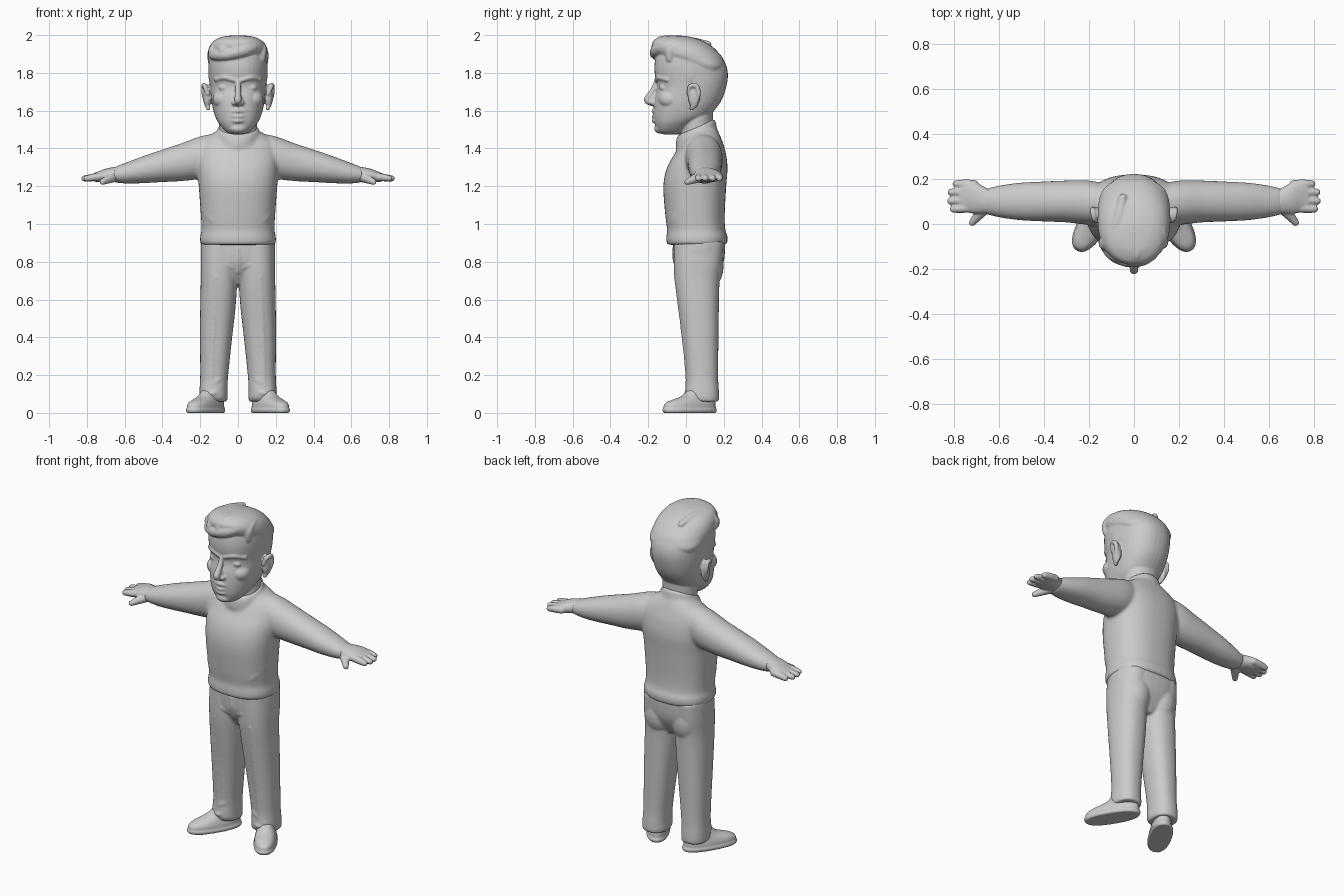
import bpy, bmesh, math
from mathutils import Matrix, Vector

grey = bpy.data.materials.new("plain grey")
grey.diffuse_color = (0.6, 0.6, 0.6, 1)


def smooth_rows(rows, n):
    """Catmull-Rom interpolation of tuples."""
    out = []
    for i in range(len(rows) - 1):
        a, b, c, d = (rows[max(i - 1, 0)], rows[i], rows[i + 1], rows[min(i + 2, len(rows) - 1)])
        for k in range(n):
            t = k / n
            out.append(tuple(0.5 * (2 * q + (r - p) * t + (2 * p - 5 * q + 4 * r - s) * t * t
                                    + (3 * q - p - 3 * r + s) * t ** 3)
                             for p, q, r, s in zip(a, b, c, d)))
    return out + [tuple(rows[-1])]


def oval(p, n=40):
    for i in range(n):
        a = 2 * math.pi * i / n
        c, s = math.cos(a), math.sin(a)
        yield (math.copysign(abs(c) ** (2 / p), c), math.copysign(abs(s) ** (2 / p), s))


def skin(bm, rings):
    loops = [[bm.verts.new(v) for v in ring] for ring in rings]
    for a, b in zip(loops, loops[1:]):
        for i in range(len(a)):
            j = (i + 1) % len(a)
            bm.faces.new((a[i], a[j], b[j], b[i]))
    bm.faces.new(loops[0][::-1])
    bm.faces.new(loops[-1])
    return [v for ring in loops for v in ring]


def upright(bm, rows, p=2.3, tilt=0.0):
    """Stacked sections: height, centre x, front y, back y, half width."""
    rings = []
    for z, cx, yf, yb, w in smooth_rows(rows, 4):
        ring = []
        for c, s in oval(p):
            y = (yf + yb) / 2 + s * (yb - yf) / 2
            ring.append((cx + c * w, y, z + tilt * (y - 0.05)))
        rings.append(ring)
    return skin(bm, rings)


def sideways(bm, rows, p=2.1):
    """Sections along x: x, centre y, centre z, y radius, z radius."""
    skin(bm, [[(x, cy + c * ry, cz + s * rz) for c, s in oval(p)]
              for x, cy, cz, ry, rz in smooth_rows(rows, 4)])


def ball(bm, centre, radii):
    m = Matrix.Translation(centre) @ Matrix.Diagonal((*radii, 1))
    bmesh.ops.create_icosphere(bm, subdivisions=3, radius=1, matrix=m)


def strand(bm, pts, n=8):
    """Soft tapered roll along points of x, y, z, radius."""
    for x, y, z, r in smooth_rows(pts, n):
        m = Matrix.Translation((x, y, z))
        bmesh.ops.create_icosphere(bm, subdivisions=2, radius=r, matrix=m)


def mirror(bm):
    dup = bmesh.ops.duplicate(bm, geom=bm.verts[:] + bm.edges[:] + bm.faces[:])["geom"]
    for v in dup:
        if isinstance(v, bmesh.types.BMVert):
            v.co.x *= -1


def finish(bm, name, voxel, passes):
    """Fuse the overlapping forms into one soft surface."""
    bmesh.ops.recalc_face_normals(bm, faces=bm.faces[:])
    mesh = bpy.data.meshes.new(name)
    bm.to_mesh(mesh)
    bm.free()
    mesh.materials.append(grey)
    ob = bpy.data.objects.new(name, mesh)
    bpy.context.collection.objects.link(ob)
    rm = ob.modifiers.new("fuse", 'REMESH')
    rm.mode = 'VOXEL'
    rm.voxel_size = voxel
    rm.use_smooth_shade = True
    sm = ob.modifiers.new("soften", 'SMOOTH')
    sm.factor = 0.5
    sm.iterations = passes


# Sweater: sleeves, body with hem, raised collar
bm = bmesh.new()
sideways(bm, [(.04, .09, 1.385, .07, .09), (.12, .092, 1.372, .085, .105), (.2, .095, 1.352, .098, .112),
              (.3, .1, 1.327, .093, .1), (.4, .1, 1.308, .089, .086), (.5, .1, 1.288, .084, .072),
              (.58, .1, 1.272, .074, .058), (.63, .1, 1.264, .064, .047), (.66, .1, 1.26, .057, .038)])
strand(bm, [(.1, -.083, 1.0, .006), (.15, -.063, 1.03, .008), (.19, -.01, 1.08, .006)])
mirror(bm)
upright(bm, [(.89, 0, -.095, .21, .19), (.9, 0, -.103, .218, .2), (.935, 0, -.104, .22, .2),
             (.97, 0, -.1, .208, .193), (1.05, 0, -.11, .205, .197), (1.2, 0, -.12, .213, .208),
             (1.3, 0, -.1, .22, .215), (1.38, 0, -.055, .21, .213), (1.43, 0, -.025, .195, .2),
             (1.47, 0, 0, .18, .15), (1.5, 0, .02, .165, .1)], 2.4)
upright(bm, [(1.42, 0, -.05, .165, .122), (1.46, 0, -.055, .163, .115), (1.5, 0, -.05, .156, .109),
             (1.512, 0, -.04, .148, .1)], 2.0, 0.45)
finish(bm, "sweater", .009, 9)

# Trousers: legs, seat, creases and folds
bm = bmesh.new()
upright(bm, [(.06, .13, .02, .172, .07), (.08, .13, .0, .175, .075), (.12, .13, -.003, .174, .074),
             (.2, .126, 0, .17, .074), (.4, .116, -.02, .172, .085), (.55, .107, -.04, .174, .093),
             (.7, .1, -.06, .178, .097), (.8, .098, -.065, .192, .099), (.9, .095, -.065, .2, .097)], 2.3)
strand(bm, [(.12, -.06, .72, .005), (.125, -.036, .55, .007), (.133, -.017, .4, .008),
            (.138, .003, .2, .008), (.138, .003, .13, .006)], 16)
strand(bm, [(.07, .04, .2, .01), (.11, .008, .17, .012), (.17, .015, .125, .01)])
strand(bm, [(.08, .03, .12, .01), (.13, .0, .105, .012), (.18, .02, .1, .01)])
strand(bm, [(.02, -.045, .765, .009), (.07, -.053, .79, .012), (.14, -.047, .835, .009)])
ball(bm, (.09, .11, .78), (.09, .09, .13))
mirror(bm)
upright(bm, [(.68, 0, .0, .14, .04), (.73, 0, -.035, .17, .13), (.79, 0, -.062, .197, .185),
             (.86, 0, -.068, .207, .197), (.93, 0, -.068, .207, .192)], 2.5)
strand(bm, [(0, -.064, .87, .01), (.004, -.06, .81, .012), (0, -.04, .745, .01)])
finish(bm, "trousers", .007, 5)

# Shoes: sole and upper, toes turned out
bm = bmesh.new()
turn = Matrix.Translation((.165, .03, 0)) @ Matrix.Rotation(math.radians(31), 4, 'Z')
for rows in ([(0, 0, -.167, .142, .06), (.01, 0, -.173, .148, .065), (.02, 0, -.173, .148, .065),
              (.024, 0, -.167, .142, .06)],
             [(.01, 0, -.166, .142, .061), (.04, 0, -.166, .142, .06), (.058, 0, -.145, .14, .056),
              (.072, 0, -.105, .136, .052), (.09, 0, -.055, .13, .048), (.12, 0, -.02, .115, .04)]):
    for v in upright(bm, rows, 2.3):
        v.co = turn @ v.co
mirror(bm)
finish(bm, "shoes", .005, 3)

# Hands: palm, four fingers, thumb
bm = bmesh.new()
sideways(bm, [(.6, .1, 1.268, .05, .036), (.65, .102, 1.264, .056, .038), (.7, .115, 1.258, .07, .035),
              (.74, .125, 1.25, .074, .028), (.775, .126, 1.246, .068, .018)])
for y0, y1, tip in ((.073, .066, .802), (.107, .102, .814), (.142, .141, .812), (.175, .178, .79)):
    strand(bm, [(.71, y0, 1.252, .021), (.76, (y0 + y1) / 2, 1.247, .021), (tip, y1, 1.241, .0165)])
strand(bm, [(.66, .075, 1.25, .03), (.69, .04, 1.236, .023), (.718, .006, 1.222, .016)])
mirror(bm)
finish(bm, "hands", .005, 3)

# Head: ears, eyes, brows, mouth and sideburns on both sides
bm = bmesh.new()
ball(bm, (.162, .043, 1.675), (.021, .032, .064))
strand(bm, [(.162, .014, 1.69, .011), (.175, .022, 1.727, .013), (.182, .054, 1.732, .013),
            (.181, .066, 1.69, .013), (.168, .05, 1.64, .013), (.157, .03, 1.612, .012)])
ball(bm, (.068, -.116, 1.722), (.035, .027, .02))
strand(bm, [(.02, -.155, 1.762, .013), (.07, -.142, 1.775, .014), (.118, -.1, 1.764, .012)])
ball(bm, (.08, -.085, 1.66), (.055, .06, .05))
ball(bm, (.02, -.172, 1.642), (.015, .02, .015))
strand(bm, [(0, -.172, 1.598, .012), (.04, -.155, 1.591, .011), (.066, -.13, 1.565, .008)])
strand(bm, [(0, -.173, 1.568, .01), (.028, -.164, 1.57, .008), (.052, -.146, 1.566, .005)])
strand(bm, [(0, -.17, 1.545, .012), (.025, -.162, 1.547, .01), (.045, -.148, 1.555, .006)])
ball(bm, (.128, .02, 1.81), (.03, .06, .1))
mirror(bm)
# Skull, jaw and neck
upright(bm, [(1.475, 0, -.12, -.04, .03), (1.488, 0, -.15, -.01, .062), (1.53, 0, -.164, .045, .1),
             (1.57, 0, -.17, .12, .121), (1.62, 0, -.17, .165, .135), (1.67, 0, -.165, .195, .143),
             (1.73, 0, -.152, .214, .149), (1.79, 0, -.165, .222, .154), (1.85, 0, -.166, .209, .156),
             (1.91, 0, -.15, .168, .143), (1.95, 0, -.1, .1, .1)], 2.3)
upright(bm, [(1.42, 0, -.035, .145, .1), (1.5, 0, -.03, .142, .1), (1.62, 0, -.03, .145, .1)], 2.0, .3)
# Nose and chin
strand(bm, [(0, -.148, 1.77, .014), (0, -.17, 1.715, .016), (0, -.192, 1.68, .018),
            (0, -.204, 1.656, .02), (0, -.178, 1.638, .016)])
ball(bm, (0, -.165, 1.66), (.022, .035, .035))
ball(bm, (0, -.135, 1.506), (.046, .034, .028))
# Hair cap, rising from the skull at the back
upright(bm, [(1.8, 0, .06, .19, .13), (1.84, 0, -.02, .207, .155), (1.88, 0, -.13, .194, .161),
             (1.91, 0, -.166, .17, .16), (1.945, 0, -.18, .132, .148), (1.975, 0, -.168, .075, .12),
             (1.993, 0, -.13, .01, .075), (1.998, 0, -.1, -.04, .03)], 2.2)
# Front roll and locks swept to one side and back
strand(bm, [(.075, -.128, 1.935, .034), (.03, -.155, 1.918, .034), (-.04, -.158, 1.9, .032),
            (-.1, -.128, 1.893, .03), (-.133, -.08, 1.895, .026)], 8)
for x, y, z in ((-.125, -.085, 1.915), (-.075, -.14, 1.92), (-.01, -.152, 1.932)):
    strand(bm, [(x, y, z, .034), (x + .025, y + .025, z + .03, .035), (x + .055, y + .1, 1.962, .03),
                (x + .075, y + .2, 1.95, .02)], 8)
strand(bm, [(.125, -.085, 1.875, .022), (.125, -.08, 1.92, .028), (.12, -.03, 1.945, .026),
            (.11, .05, 1.93, .02)])
finish(bm, "head", .005, 5)
